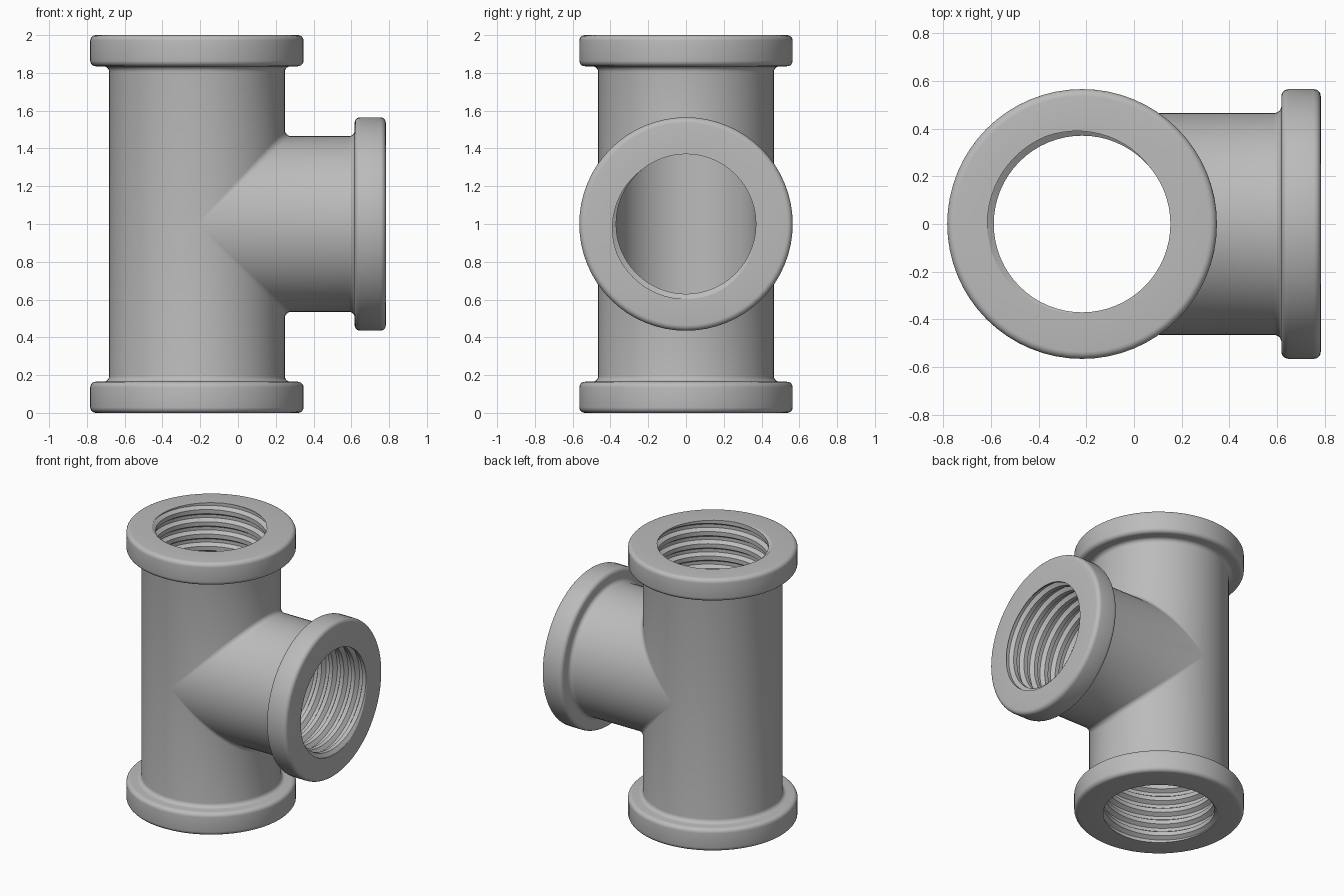
import bpy, bmesh
from math import sin, cos, pi, radians
from mathutils import Vector

if "Cube" in bpy.data.objects:
    bpy.data.objects.remove(bpy.data.objects["Cube"], do_unlink=True)

SEG = 64                      # columns around each leg
PIPE, BORE, ROOT = 0.465, 0.37, 0.397
RIM, RIM_BACK, ROUND = 0.565, 0.835, 0.03
CROTCH = 0.035                # fillet where the branch meets the run
PITCH, THREAD_START = 0.09, 0.44
CENTRE = Vector((-0.2175, 0, 1))
X, Y, Z = Vector((1, 0, 0)), Vector((0, 1, 0)), Vector((0, 0, 1))
# Thread form: (fraction of pitch, radius)
FORM = [(0, BORE), (0.34, BORE), (0.54, ROOT), (0.8, ROOT), (1, BORE)]

bm = bmesh.new()


def skin(columns):
    """Join neighbouring columns of points with quads."""
    cols = [[bm.verts.new(p) for p in col] for col in columns]
    for a, b in zip(cols, cols[1:]):
        for i in range(len(a) - 1):
            bm.faces.new((a[i], a[i + 1], b[i + 1], b[i]))


def thread_radius(turn):
    t = turn % 1
    for (t0, r0), (t1, r1) in zip(FORM, FORM[1:]):
        if t <= t1:
            return r0 + (r1 - r0) * (t - t0) / (t1 - t0)


def arc(r_mid, h_mid, start, end, steps=5):
    """Rounded corner as (radius, height) pairs."""
    angles = [radians(start + (end - start) * i / steps) for i in range(steps + 1)]
    return [(r_mid + ROUND * cos(a), h_mid + ROUND * sin(a)) for a in angles]


# Rim lathe profile: root fillet, back corner, front corner
rim_profile = (arc(PIPE + ROUND, RIM_BACK - ROUND, 180, 90)
               + arc(RIM - ROUND, RIM_BACK + ROUND, -90, 0)
               + arc(RIM - ROUND, 1 - ROUND, 0, 90))


def add_leg(side, axis, hand, phase, both_sides):
    """One leg of the tee: mitred wall, rim, threaded bore."""
    outer, inner = [], []
    for i in range(SEG + 1):
        th = 2 * pi * i / SEG
        c, s = cos(th), sin(th)

        def at(r, h):
            return CENTRE + side * r * c + Y * r * s + axis * h

        # Outside wall starts on the mitre, with half of the crotch fillet
        wall = []
        if c > 1e-6 or (both_sides and c < -1e-6):
            m, f, sign = PIPE * abs(c), CROTCH * abs(c), 1 if c > 0 else -1
            for k in (3, 2, 1, 0):
                t = radians(15 * k)
                wall.append(CENTRE + side * sign * (m + f * (1 - cos(t)))
                            + Y * PIPE * s + axis * (m + f * (1 - sin(t))))
            mitre = BORE * abs(c)
        else:
            wall = [at(PIPE, 0)] * 4
            mitre = 0
        wall += [at(r, h) for r, h in rim_profile]

        # Bore: plain mitred part, then helical thread cut off at both ends
        bore = [at(BORE, mitre)]
        for n in range(-1, 13):
            for t, _ in FORM[:-1]:
                h = (n + t + hand * th / (2 * pi)) * PITCH
                h = min(max(h + 0.36, THREAD_START), 1)
                turn = (h - 0.36) / PITCH - hand * th / (2 * pi)
                bore.append(at(BORE if h == THREAD_START else thread_radius(turn), h))
        # Turn the thread start to its own place on the rim
        outer.append(wall)
        inner.append(bore)
    skin([o + b[::-1] for o, b in zip(outer, inner)])


add_leg(X, Z, 1, 0, False)      # upper leg
add_leg(X, -Z, -1, 0, False)    # lower leg
add_leg(Z, X, -1, 0, True)      # side branch

bmesh.ops.remove_doubles(bm, verts=bm.verts[:], dist=1e-4)
bmesh.ops.dissolve_degenerate(bm, edges=bm.edges[:], dist=1e-5)
bmesh.ops.recalc_face_normals(bm, faces=bm.faces[:])

mesh = bpy.data.meshes.new("pipe_tee")
bm.to_mesh(mesh)
bm.free()
tee = bpy.data.objects.new("pipe_tee", mesh)
bpy.context.collection.objects.link(tee)

# Plain grey metal
grey = bpy.data.materials.new("grey_metal")
grey.use_nodes = True
grey.diffuse_color = (0.5, 0.5, 0.5, 1)
grey.node_tree.nodes["Principled BSDF"].inputs["Base Color"].default_value = (0.5, 0.5, 0.5, 1)
mesh.materials.append(grey)

bpy.ops.object.select_all(action='DESELECT')
tee.select_set(True)
bpy.context.view_layer.objects.active = tee
bpy.ops.object.shade_smooth_by_angle(angle=radians(30))
